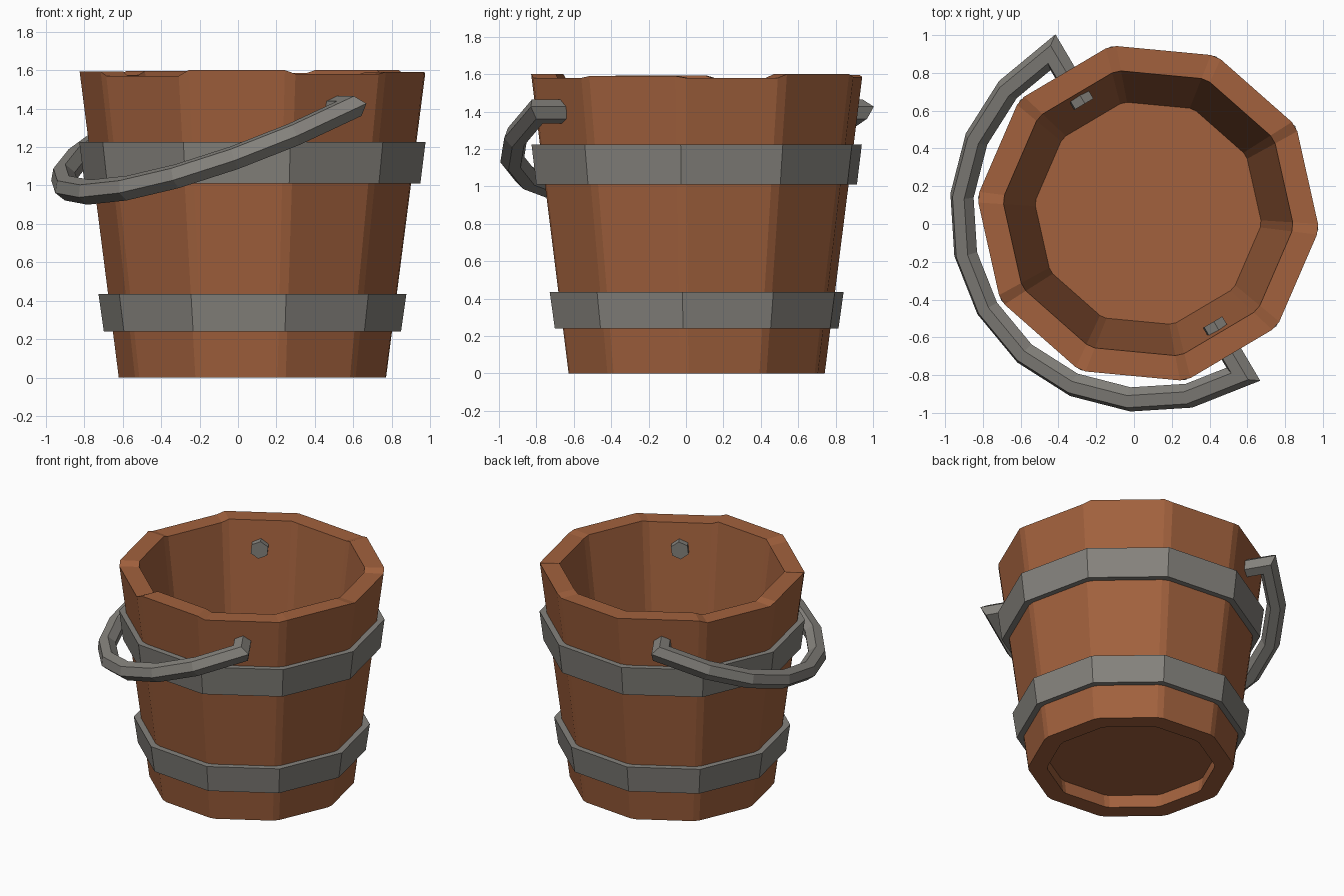
import bpy, bmesh, math
from mathutils import Vector

if "Cube" in bpy.data.objects:
    bpy.data.objects.remove(bpy.data.objects["Cube"])

CX, CY = 0.075, 0.057          # bucket axis
N = 10                         # staves
STEP = 2 * math.pi / N
A0 = math.radians(-5.4)        # angle of first corner


def material(name, col):
    m = bpy.data.materials.new(name)
    m.diffuse_color = (*col, 1)
    m.use_nodes = True
    m.node_tree.nodes["Principled BSDF"].inputs["Base Color"].default_value = m.diffuse_color
    return m


wood = material("warm_wood", (0.36, 0.12, 0.047))
metal = material("grey_metal", (0.235, 0.225, 0.205))


def loft(name, rings, mat, loop=False):
    """Skin a list of vertex rings; capped, or closed on itself when loop."""
    bm = bmesh.new()
    vs = [[bm.verts.new(p) for p in r] for r in rings]
    n = len(vs[0])
    pairs = list(zip(vs, vs[1:])) + ([(vs[-1], vs[0])] if loop else [])
    for a, b in pairs:
        for i in range(n):
            j = (i + 1) % n
            bm.faces.new((a[i], a[j], b[j], b[i]))
    if not loop:
        bm.faces.new(vs[0])
        bm.faces.new(vs[-1])
    bmesh.ops.recalc_face_normals(bm, faces=bm.faces)
    me = bpy.data.meshes.new(name)
    bm.to_mesh(me)
    bm.free()
    me.materials.append(mat)
    ob = bpy.data.objects.new(name, me)
    bpy.context.collection.objects.link(ob)
    return ob


def polar(r, a, z):
    return Vector((CX + r * math.cos(a), CY + r * math.sin(a), z))


def ngon(r, z):
    return [polar(r, A0 + i * STEP, z) for i in range(N)]


# Stave wall: each stave has its own height, with narrow strips at the corners
heights = [1.58, 1.60, 1.585, 1.595, 1.575, 1.592, 1.57, 1.60, 1.58, 1.59]


def stave_ring(r, top):
    pts = []
    for i, h in enumerate(heights):
        for d in (0.05, 0.95):
            pts.append(polar(r, A0 + (i + d) * STEP, h if top else 0))
    return pts


loft("stave_wall", [stave_ring(0.697, False), stave_ring(0.901, True),
                    stave_ring(0.767, True), stave_ring(0.568, False)], wood, True)

# Raised floor
loft("bucket_floor", [ngon(0.60, 0.10), ngon(0.615, 0.24)], wood)

# Metal hoops
for name, z0, z1, r0, r1 in (("lower_hoop", 0.24, 0.435, 0.777, 0.805),
                             ("upper_hoop", 1.01, 1.225, 0.878, 0.905)):
    loft(name, [ngon(r0, z0), ngon(r1, z1), ngon(r1 - 0.07, z1), ngon(r0 - 0.07, z0)],
         metal, True)

# Handle: hexagonal bar swept along a tilted half circle with pegs through the wall
ang = A0 + 8.5 * STEP
U = Vector((math.cos(ang), math.sin(ang), 0))
side = Vector((math.sin(ang), -math.cos(ang), 0))
drop = 0.44
scale = math.hypot(1, drop)
V = (side - Vector((0, 0, drop))) / scale
W = U.cross(V)
origin = Vector((CX, CY, 1.4))
R, bar = 0.99, 0.065
path = [Vector((0.67, 0))]
path += [Vector((R * math.cos(k * math.pi / 10), R * scale * math.sin(k * math.pi / 10)))
         for k in range(11)]
path += [Vector((-0.67, 0))]

rings = []
for i, p in enumerate(path):
    d0 = (p - path[i - 1]).normalized() if i else (path[1] - p).normalized()
    d1 = (path[i + 1] - p).normalized() if i < len(path) - 1 else d0
    n0, n1 = Vector((d0.y, -d0.x)), Vector((d1.y, -d1.x))
    m = (n0 + n1).normalized()
    m /= m.dot(n0)             # mitre the corner
    ring = []
    for k in range(6):
        t = k * math.pi / 3
        q = p + m * bar * math.cos(t)
        ring.append(origin + U * q.x + V * q.y + W * bar * math.sin(t))
    rings.append(ring)
loft("handle", rings, metal)
